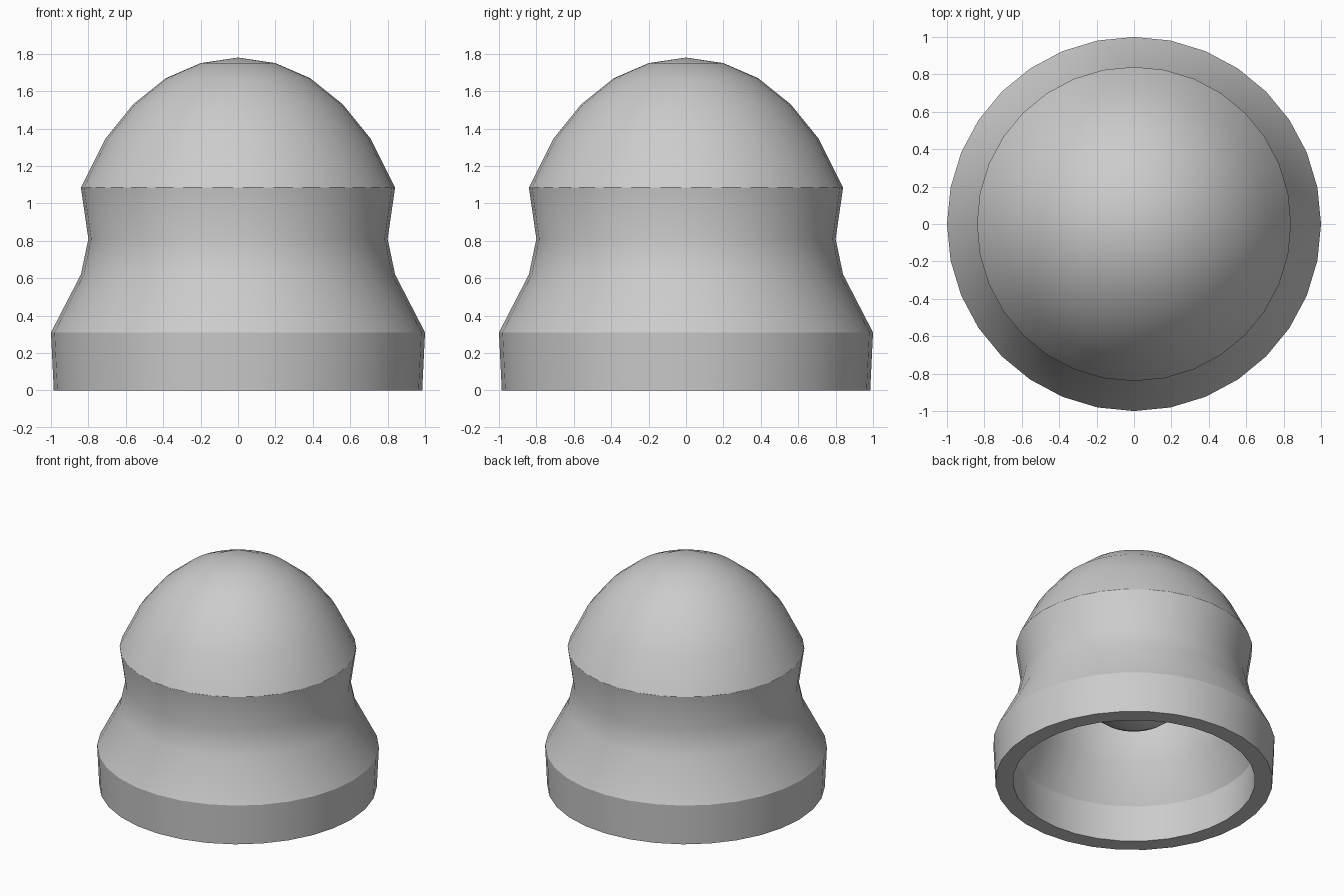
import bpy, bmesh, math

if "Cube" in bpy.data.objects:
    bpy.data.objects.remove(bpy.data.objects["Cube"])

SIDES = 32


def lathe(name, profile, closed):
    """Revolve (radius, z) points about the z axis."""
    bm = bmesh.new()
    verts = [bm.verts.new((r, 0, z)) for r, z in profile]
    edges = [bm.edges.new(p) for p in zip(verts, verts[1:])]
    bmesh.ops.spin(bm, geom=verts + edges, cent=(0, 0, 0), axis=(0, 0, 1),
                   angle=2 * math.pi, steps=SIDES, use_duplicate=False)
    bmesh.ops.remove_doubles(bm, verts=bm.verts, dist=0.0005)
    bmesh.ops.recalc_face_normals(bm, faces=bm.faces)
    mesh = bpy.data.meshes.new(name)
    bm.to_mesh(mesh)
    bm.free()
    obj = bpy.data.objects.new(name, mesh)
    bpy.context.collection.objects.link(obj)
    return smooth(obj)


def smooth(obj):
    bpy.ops.object.select_all(action='DESELECT')
    obj.select_set(True)
    bpy.context.view_layer.objects.active = obj
    bpy.ops.object.shade_smooth_by_angle(angle=math.radians(28))
    return obj


# Hollow bell shell: outer skin from crown to rim, then inner skin back up
outer = [(0, 1.78), (0.2, 1.75), (0.385, 1.67), (0.56, 1.53), (0.71, 1.345),
         (0.84, 1.085), (0.80, 0.81), (0.84, 0.62), (1.0, 0.31), (0.985, 0)]
inner = [(0.86, 0), (0.87, 0.29), (0.73, 0.57), (0.68, 0.81), (0.71, 1.06),
         (0.61, 1.27), (0.48, 1.44), (0.33, 1.56), (0.17, 1.63), (0, 1.66)]
lathe("bell_shell", outer + inner, True)

# Round clapper hanging inside
bpy.ops.mesh.primitive_uv_sphere_add(segments=SIDES, ring_count=16,
                                     radius=0.45, location=(0, 0, 0.92))
clapper = bpy.context.object
clapper.name = "clapper"
smooth(clapper)
